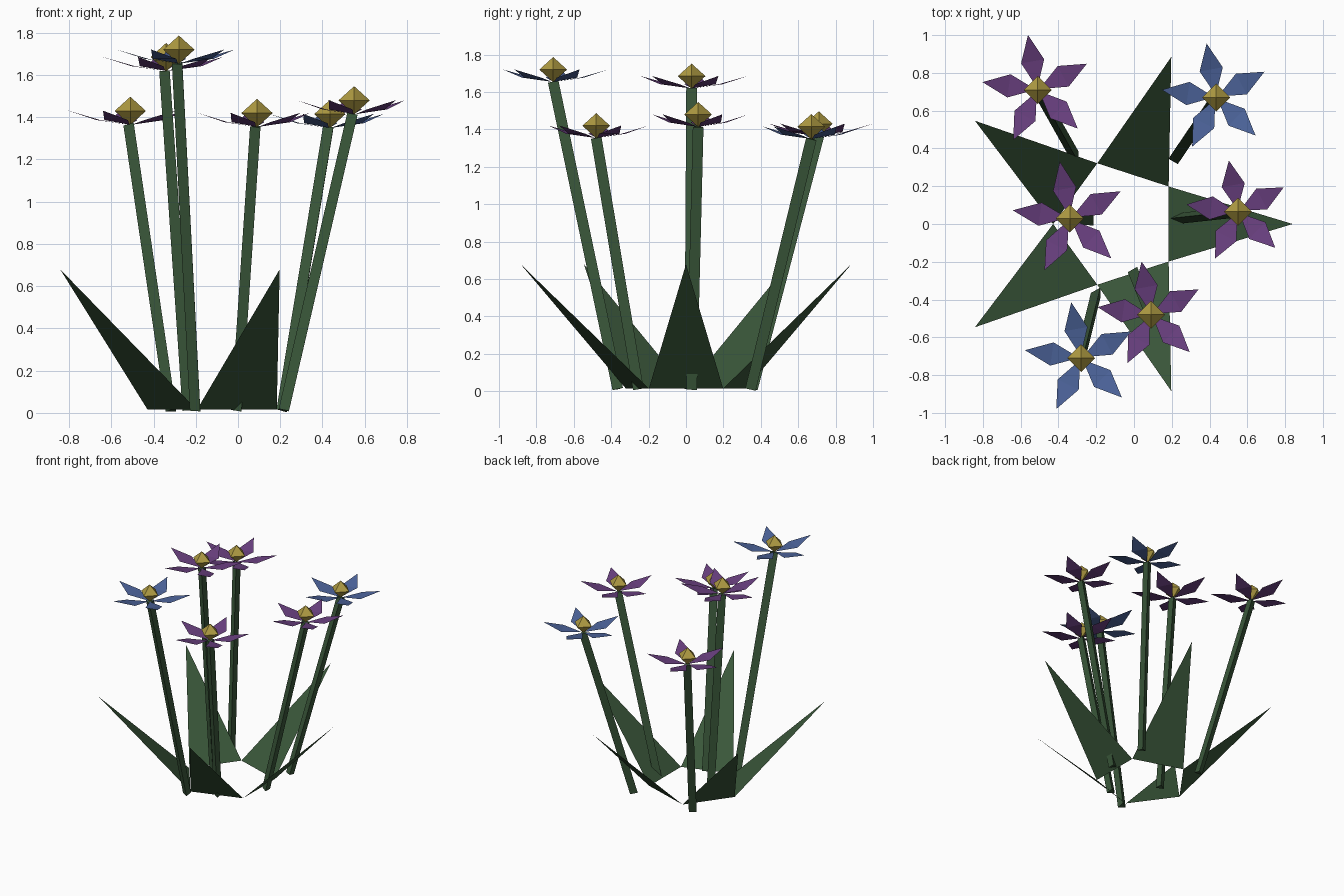
import bpy, bmesh, math
from mathutils import Vector, Matrix

if "Cube" in bpy.data.objects:
    bpy.data.objects.remove(bpy.data.objects["Cube"])


def material(name, rgb):
    m = bpy.data.materials.new(name)
    m.diffuse_color = (*rgb, 1)
    m.use_nodes = True
    m.node_tree.nodes["Principled BSDF"].inputs["Base Color"].default_value = m.diffuse_color
    return m


GREEN = material("leaf green", (0.042, 0.095, 0.042))
PURPLE = material("petal purple", (0.140, 0.050, 0.210))
BLUE = material("petal blue", (0.072, 0.125, 0.320))
GOLD = material("centre gold", (0.430, 0.330, 0.055))


def finish(bm, name, mat):
    mesh = bpy.data.meshes.new(name)
    bm.to_mesh(mesh)
    bm.free()
    mesh.materials.append(mat)
    obj = bpy.data.objects.new(name, mesh)
    bpy.context.collection.objects.link(obj)
    return obj


def polar(r, a, z):
    return Vector((r * math.cos(a), r * math.sin(a), z))


# Leaves: five flat triangles flaring from the sides of a pentagon
bm = bmesh.new()
centre = Vector((-0.09, 0, 0))
for i in range(5):
    a = math.radians(72 * i)
    half = math.radians(36)
    pts = [polar(0.338, a - half, 0.015), polar(0.93, a, 0.68), polar(0.338, a + half, 0.015)]
    bm.faces.new([bm.verts.new(centre + p) for p in pts])
finish(bm, "leaves", GREEN)


# Stem: three-sided prism leaning from the base to the head
def stem(base, head, n):
    d = head - base
    bm = bmesh.new()
    turn = Vector((0, 0, 1)).rotation_difference(d).to_matrix().to_4x4()
    ring = [polar(0.033, math.radians(180 + 120 * k), 0) for k in range(3)]
    low = [bm.verts.new(base + turn @ p) for p in ring]
    top = [bm.verts.new(head + turn @ p) for p in ring]
    for k in range(3):
        j = (k + 1) % 3
        bm.faces.new((low[k], low[j], top[j], top[k]))
    bm.faces.new(low[::-1])
    bm.faces.new(top)
    finish(bm, f"stem_{n}", GREEN)


# Petals: five kites around the head, rising to their tips
def petals(head, r, mat, n):
    bm = bmesh.new()
    for k in range(5):
        rot = Matrix.Rotation(math.radians(28 + 72 * k), 4, 'Z')
        kite = [(0.01, 0, 0), (r * 0.52, -0.062, 0.022), (r, 0, 0.066), (r * 0.52, 0.062, 0.022)]
        v = [bm.verts.new(head + rot @ Vector(p)) for p in kite]
        bm.faces.new((v[0], v[1], v[3]))
        bm.faces.new((v[1], v[2], v[3]))
    finish(bm, f"petals_{n}", mat)


# Flower centre: octahedron
def flower_centre(head, n):
    bm = bmesh.new()
    mid = head + Vector((0, 0, 0.065))
    ring = [bm.verts.new(mid + polar(0.074, math.radians(90 * k), 0)) for k in range(4)]
    top = bm.verts.new(mid + Vector((0, 0, 0.067)))
    low = bm.verts.new(mid - Vector((0, 0, 0.067)))
    for k in range(4):
        j = (k + 1) % 4
        bm.faces.new((ring[k], ring[j], top))
        bm.faces.new((ring[j], ring[k], low))
    finish(bm, f"flower_centre_{n}", GOLD)


# Flowers: base x, y; head x, y, z; petal radius; colour
flowers = [
    ((-0.31, 0.355), (-0.51, 0.71, 1.365), 0.295, PURPLE),
    ((0.215, 0.345), (0.435, 0.67, 1.350), 0.290, BLUE),
    ((-0.23, 0.02), (-0.34, 0.03, 1.620), 0.305, PURPLE),
    ((0.225, 0.03), (0.55, 0.065, 1.415), 0.275, PURPLE),
    ((0.0, -0.255), (0.09, -0.48, 1.355), 0.285, PURPLE),
    ((-0.195, -0.365), (-0.28, -0.71, 1.655), 0.300, BLUE),
]
for n, (b, h, r, mat) in enumerate(flowers, 1):
    head = Vector(h)
    stem(Vector((*b, 0.012)), head, n)
    petals(head, r, mat, n)
    flower_centre(head, n)
